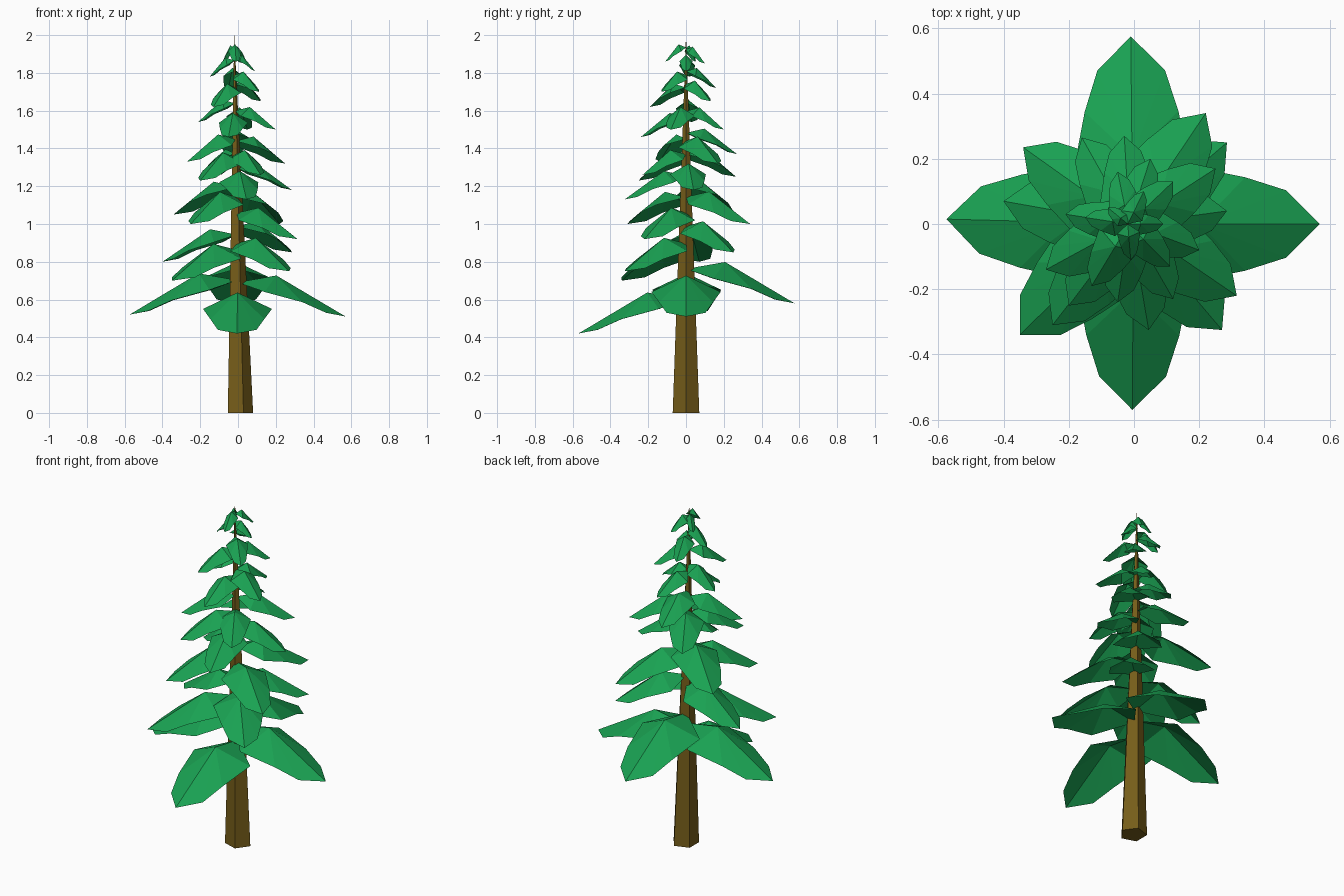
import bpy, bmesh, math
from mathutils import Vector

if "Cube" in bpy.data.objects:
    bpy.data.objects.remove(bpy.data.objects["Cube"])


def material(name, color):
    m = bpy.data.materials.new(name)
    m.diffuse_color = (*color, 1)
    m.use_nodes = True
    m.node_tree.nodes["Principled BSDF"].inputs["Base Color"].default_value = m.diffuse_color
    return m


def make_object(name, bm, mat):
    me = bpy.data.meshes.new(name)
    bm.to_mesh(me)
    bm.free()
    me.materials.append(mat)
    ob = bpy.data.objects.new(name, me)
    bpy.context.collection.objects.link(ob)
    return ob


bark = material("bark", (0.18, 0.11, 0.01))
needles = material("needles", (0.01, 0.36, 0.085))


def axis_x(z):
    # the trunk leans slightly to the left
    return 0.006 - 0.013 * z


# Five-sided trunk tapering to a point
bm = bmesh.new()
ring = [bm.verts.new((0.006 + 0.074 * math.cos(i * math.tau / 5),
                      0.074 * math.sin(i * math.tau / 5), 0)) for i in range(5)]
apex = bm.verts.new((axis_x(2), 0, 2))
bm.faces.new(ring[::-1])
for i in range(5):
    bm.faces.new((ring[i], ring[(i + 1) % 5], apex))
make_object("trunk", bm, bark)

# Half-outline of a bough: distance, half width (of length), drop (of total)
EDGE = [(0.25, 0.32, 0.28), (0.60, 0.25, 0.58), (0.82, 0.18, 0.89)]


def bough(name, tip):
    """Folded, drooping leaf-shaped bough from the trunk out to its tip."""
    tip = Vector(tip)
    length = math.hypot(tip.x, tip.y)
    drop = 0.05 + 0.23 * length
    z0 = tip.z + drop
    base = Vector((axis_x(z0), 0, z0))
    out = Vector((tip.x - base.x, tip.y, 0))
    length = out.length
    out.normalize()
    side = Vector((-out.y, out.x, 0))
    bm = bmesh.new()

    def vert(u, w, d):
        return bm.verts.new(base + out * u * length + side * w * length
                            - Vector((0, 0, d * drop)))
    root, ridge, end = vert(0, 0, 0), vert(0.36, 0, -0.2), vert(1, 0, 1)
    for s in (1, -1):
        a, b, c = [vert(u, s * w, d) for u, w, d in EDGE]
        for f in ((root, a, ridge), (ridge, a, b), (ridge, b, c), (ridge, c, end)):
            bm.faces.new(f[::-s])
    return make_object(name, bm, needles)


# Bough tips, from the bottom whorl up to the crown
TIPS = [
    (0.57, 0, .51), (-0.575, 0.015, .52), (-0.005, -0.57, .42), (-0.01, 0.575, .58),
    (-.35, -.34, .70), (.27, -.325, .75), (-.40, .07, .80), (.285, .25, .85),
    (.315, -.22, .92), (-.25, -.31, 1.0), (.22, .34, 1.0), (-.34, .235, 1.05),
    (.045, -.325, 1.13), (.285, .04, 1.18), (-.2, -.25, 1.23), (-.16, .265, 1.25),
    (.12, -.23, 1.26), (.25, .17, 1.32), (-.27, -.14, 1.33), (-.03, .27, 1.37),
    (-.05, -.24, 1.46), (.2, -.08, 1.5), (.05, .2, 1.5), (-.21, .03, 1.54),
    (-.13, -.19, 1.62), (.12, .13, 1.65), (.11, -.13, 1.70), (-.05, .16, 1.72),
    (-.15, .02, 1.78), (.09, 0, 1.81), (-.08, .05, 1.86), (.03, .1, 1.85),
    (-.01, -.11, 1.86),
]
for i, t in enumerate(TIPS):
    bough(f"bough_{i + 1}", t)
